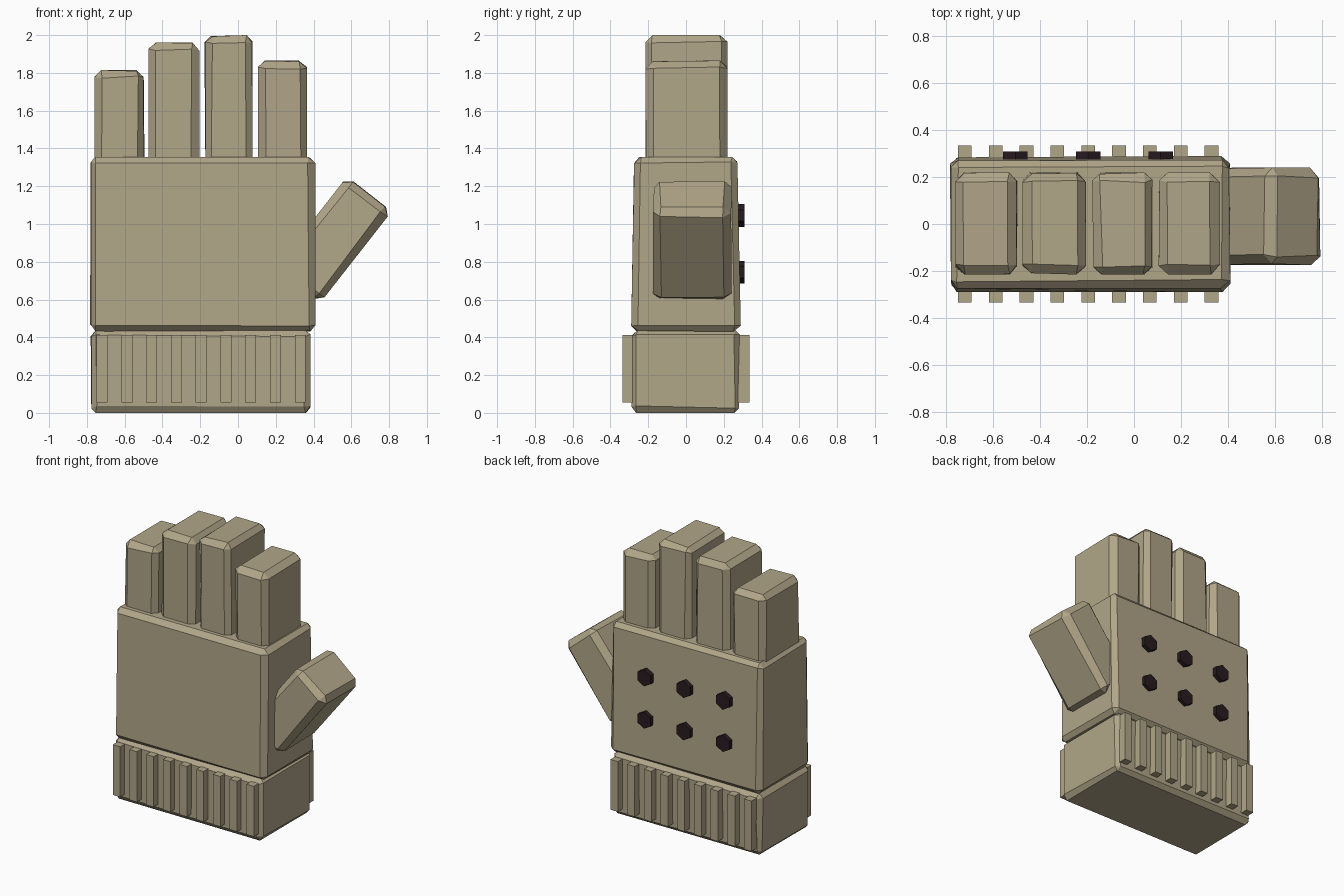
import bpy, bmesh, math, random
from mathutils import Matrix, Vector

if "Cube" in bpy.data.objects:
    bpy.data.objects.remove(bpy.data.objects["Cube"])

random.seed(4)


def material(name, rgb):
    m = bpy.data.materials.new(name)
    m.diffuse_color = (*rgb, 1)
    m.use_nodes = True
    m.node_tree.nodes["Principled BSDF"].inputs["Base Color"].default_value = m.diffuse_color
    return m


FABRIC = material("khaki fabric", (0.44, 0.38, 0.25))
STUD = material("dark stud", (0.02, 0.011, 0.013))


def finish(name, bm, mat):
    bmesh.ops.recalc_face_normals(bm, faces=bm.faces)
    mesh = bpy.data.meshes.new(name)
    bm.to_mesh(mesh)
    bm.free()
    mesh.materials.append(mat)
    obj = bpy.data.objects.new(name, mesh)
    bpy.context.collection.objects.link(obj)
    return obj


def block(name, lo, hi, bevel=0.0, jitter=0.0, taper_y=1.0, tilt=0.0):
    """Box from lo to hi with chamfered, slightly uneven hand-cut edges."""
    lo, hi = Vector(lo), Vector(hi)
    size, mid = hi - lo, (lo + hi) / 2
    bm = bmesh.new()
    bmesh.ops.create_cube(bm, size=1)
    for v in bm.verts:
        v.co = Vector(a * b for a, b in zip(v.co, size))
        if v.co.z > 0:
            v.co.y *= taper_y
    if bevel:
        bmesh.ops.bevel(bm, geom=bm.edges[:], offset=bevel, segments=1,
                        affect='EDGES', profile=0.5)
    for v in bm.verts:
        v.co += Vector(random.uniform(-jitter, jitter) for _ in range(3))
        v.co = Vector(max(-s / 2, min(s / 2, c)) for c, s in zip(v.co, size))
    bmesh.ops.transform(bm, verts=bm.verts,
                        matrix=Matrix.Translation(mid) @ Matrix.Rotation(tilt, 4, 'Y'))
    return finish(name, bm, FABRIC)


# Palm and cuff
block("palm", (-0.785, -0.29, 0.43), (0.41, 0.29, 1.36), 0.035, 0.007, 0.95)
block("cuff", (-0.78, -0.29, 0.0), (0.385, 0.285, 0.44), 0.03, 0.007)

# Ribs on the front and back of the cuff
for side, y0, y1 in (("front", -0.335, -0.25), ("back", 0.25, 0.335)):
    for i in range(9):
        x = -0.72 + i * 0.1312
        block(f"{side}_cuff_rib_{i + 1}", (x - 0.029, y0, 0.055), (x + 0.029, y1, 0.412))

# Fingers
for name, x0, x1, top in (("little_finger", -0.76, -0.495, 1.815),
                          ("ring_finger", -0.475, -0.205, 1.96),
                          ("middle_finger", -0.178, 0.078, 2.0),
                          ("index_finger", 0.105, 0.365, 1.865)):
    block(name, (x0, -0.215, 1.30), (x1, 0.22, top), 0.038, 0.007)

# Thumb, leaning outwards
block("thumb", (0.355, -0.175, 0.605), (0.655, 0.24, 1.225), 0.04, 0.007,
      tilt=math.radians(38))

# Hexagonal knuckle studs on the back of the hand
for row, z in enumerate((0.745, 1.045)):
    for col, x in enumerate((-0.505, -0.195, 0.113)):
        bm = bmesh.new()
        bmesh.ops.create_cone(bm, cap_ends=True, segments=6, radius1=0.06,
                              radius2=0.06, depth=0.05)
        bmesh.ops.transform(bm, verts=bm.verts,
                            matrix=Matrix.Translation((x, 0.284, z))
                            @ Matrix.Rotation(math.pi / 2, 4, 'X'))
        finish(f"stud_{row + 1}_{col + 1}", bm, STUD)
